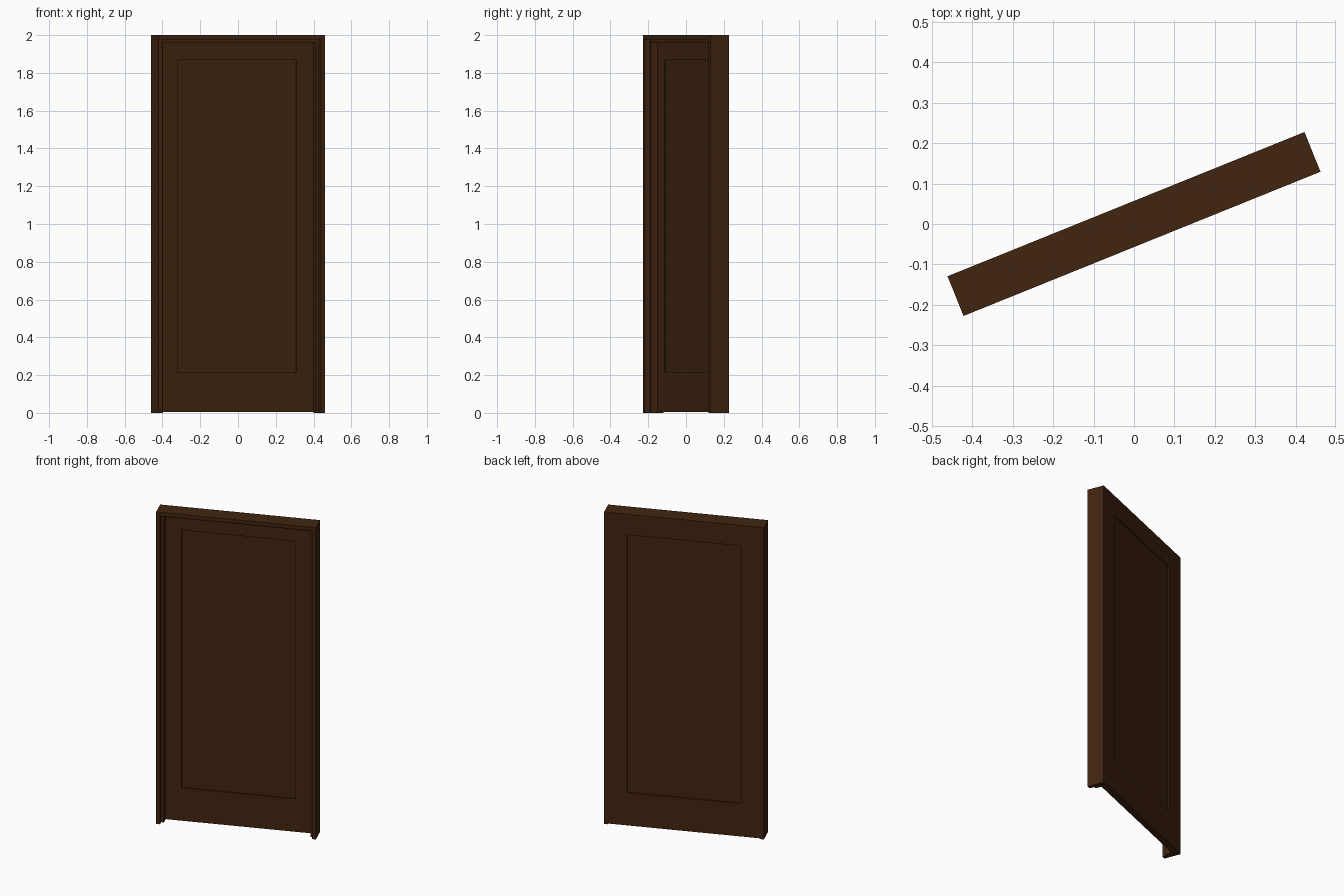
import bpy, bmesh, math
from mathutils import Matrix, Vector

if "Cube" in bpy.data.objects:
    bpy.data.objects.remove(bpy.data.objects["Cube"])

W, D, H = 0.953, 0.106, 2.0        # frame width, depth, height
JAMB, STOP = 0.024, 0.040          # jamb and stop reach inward from the edge
STOP_Y, DOOR_Y = 0.030, 0.066      # depth of stop front and door front
ROT = Matrix.Rotation(math.radians(22), 4, 'Z')

wood = bpy.data.materials.new("dark_brown_wood")
wood.diffuse_color = (0.054, 0.018, 0.005, 1)
wood.use_nodes = True
wood.node_tree.nodes["Principled BSDF"].inputs["Base Color"].default_value = wood.diffuse_color


def finish(bm, name):
    bmesh.ops.recalc_face_normals(bm, faces=bm.faces)
    bm.transform(ROT)
    me = bpy.data.meshes.new(name)
    bm.to_mesh(me)
    bm.free()
    me.materials.append(wood)
    ob = bpy.data.objects.new(name, me)
    bpy.context.collection.objects.link(ob)
    return ob


def arch(name, outer, inner, y0, y1, top):
    """U-shaped surround, open at the floor, extruded from depth y0 to y1."""
    bm = bmesh.new()
    a, b = W / 2 - outer, W / 2 - inner
    pts = [(-a, 0), (-a, top), (a, top), (a, 0),
           (b, 0), (b, H - inner), (-b, H - inner), (-b, 0)]
    f = bm.faces.new([bm.verts.new((x, y0 - D / 2, z)) for x, z in pts])
    ext = bmesh.ops.extrude_face_region(bm, geom=[f], use_keep_orig=True)
    bmesh.ops.translate(bm, vec=(0, y1 - y0, 0),
                        verts=[v for v in ext['geom'] if isinstance(v, bmesh.types.BMVert)])
    return finish(bm, name)


# Frame and the stop strip the door closes against
arch("door_frame", 0, JAMB, 0, D, H)
arch("door_stop", JAMB, STOP, STOP_Y, DOOR_Y, H - JAMB)

# Door leaf, with a recessed panel on both faces
bm = bmesh.new()
hw = W / 2 - JAMB
z0, z1 = 0.005, H - JAMB
PX, PZ0, PZ1, RECESS = 0.339, 0.215, 1.868, 0.008
outer = [(-hw, z0), (hw, z0), (hw, z1), (-hw, z1)]
panel = [(-PX, PZ0), (PX, PZ0), (PX, PZ1), (-PX, PZ1)]
rims = []
for y, inward in ((DOOR_Y, 1), (D, -1)):
    loops = [[bm.verts.new((x, yy - D / 2, z)) for x, z in pts]
             for pts, yy in ((outer, y), (panel, y), (panel, y + inward * RECESS))]
    for p, q in zip(loops, loops[1:]):
        for i in range(4):
            j = (i + 1) % 4
            bm.faces.new((p[i], p[j], q[j], q[i]))
    bm.faces.new(loops[2])
    rims.append(loops[0])
for i in range(4):
    j = (i + 1) % 4
    bm.faces.new((rims[0][i], rims[0][j], rims[1][j], rims[1][i]))
finish(bm, "door_leaf")
